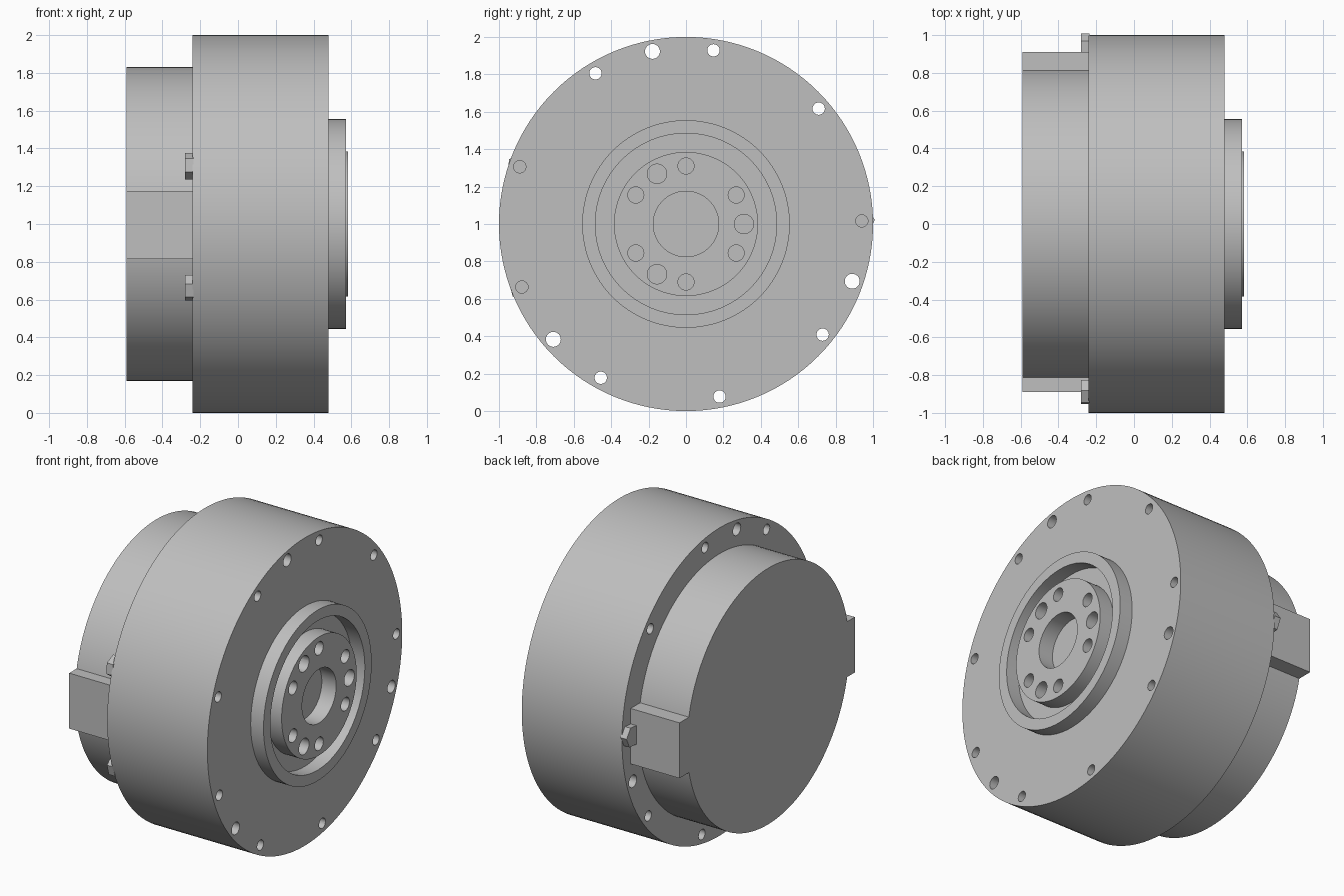
import bpy
import bmesh
from math import radians, cos, sin
from mathutils import Matrix

default = bpy.data.objects.get("Cube")
if default:
    bpy.data.objects.remove(default)

grey = bpy.data.materials.new("machined grey")
grey.use_nodes = True
colour = (0.52, 0.52, 0.52, 1)
grey.diffuse_color = colour
grey.node_tree.nodes["Principled BSDF"].inputs["Base Color"].default_value = colour

# Turns the local z axis into the motor axis, world x
AXIS = Matrix(((0, 0, 1, 0), (1, 0, 0, 0), (0, 1, 0, 0), (0, 0, 0, 1)))
CENTRE = 1.0


def add_disc(bm, x0, x1, radius, y=0, z=0, sides=128, phase=0):
    place = (Matrix.Translation(((x0 + x1) / 2, y, CENTRE + z)) @ AXIS
             @ Matrix.Rotation(radians(phase - 90), 4, "Z"))
    bmesh.ops.create_cone(bm, cap_ends=True, segments=sides, radius1=radius,
                          radius2=radius, depth=x1 - x0, matrix=place)


def finish(name, bm):
    mesh = bpy.data.meshes.new(name)
    bm.to_mesh(mesh)
    bm.free()
    mesh.materials.append(grey)
    obj = bpy.data.objects.new(name, mesh)
    bpy.context.collection.objects.link(obj)
    return obj


def activate(obj):
    bpy.ops.object.select_all(action="DESELECT")
    obj.select_set(True)
    bpy.context.view_layer.objects.active = obj


def smooth(obj):
    activate(obj)
    bpy.ops.object.shade_smooth_by_angle(angle=radians(30))


def disc(name, x0, x1, radius, holes=()):
    """Round part along x; holes are (y, z, radius) cut right through."""
    bm = bmesh.new()
    add_disc(bm, x0, x1, radius)
    obj = finish(name, bm)
    if holes:
        bm = bmesh.new()
        for y, z, r in holes:
            add_disc(bm, x0 - 0.1, x1 + 0.1, r, y, z, sides=64 if r > 0.1 else 24)
        cutter = finish(name + "_cutter", bm)
        cutter.hide_render = True
        mod = obj.modifiers.new("holes", "BOOLEAN")
        mod.operation = "DIFFERENCE"
        mod.solver = "EXACT"
        mod.object = cutter
        activate(obj)
        bpy.ops.object.modifier_apply(modifier=mod.name)
        bpy.data.objects.remove(cutter)
    smooth(obj)
    return obj


def polar(radius, angle):
    return radius * cos(radians(angle)), radius * sin(radians(angle))


# Main housing with its rim of through holes
BOLT_CIRCLE = 0.94
rim = [(*polar(BOLT_CIRCLE, 1 + 40 * i), 0.033) for i in range(9)]
rim += [(*polar(BOLT_CIRCLE, 101 + 120 * i), 0.04) for i in range(3)]
disc("housing", -0.24, 0.48, 1.0, rim)

# Rear cap
disc("rear_cap", -0.59, -0.235, 0.832)

# Output collar and hub, with a groove between them
disc("output_collar", 0.475, 0.572, 0.555, [(0, 0, 0.485)])
hub = [(0, 0, 0.175)]
for turn in (0, 120, 240):
    hub.append((*polar(0.31, turn), 0.052))
    hub += [(*polar(0.31, turn + side), 0.043) for side in (-30, 30)]
disc("output_hub", 0.475, 0.583, 0.385, hub)

# Connector blocks on both sides of the rear cap
for name, y0, y1 in (("front_connector", -0.89, -0.77), ("back_connector", 0.77, 0.91)):
    bm = bmesh.new()
    bmesh.ops.create_cube(bm, size=1, matrix=Matrix.Translation(
        (-0.4125, (y0 + y1) / 2, 0.995)) @ Matrix.Diagonal((0.355, y1 - y0, 0.36, 1)))
    finish(name, bm)

# Hexagonal nuts behind three of the rim holes
for number, (angle, phase) in enumerate(((161, 25), (201, 45), (1, 5)), 1):
    bm = bmesh.new()
    add_disc(bm, -0.28, -0.235, 0.07, *polar(BOLT_CIRCLE, angle), sides=6, phase=phase)
    finish(f"nut_{number}", bm)
